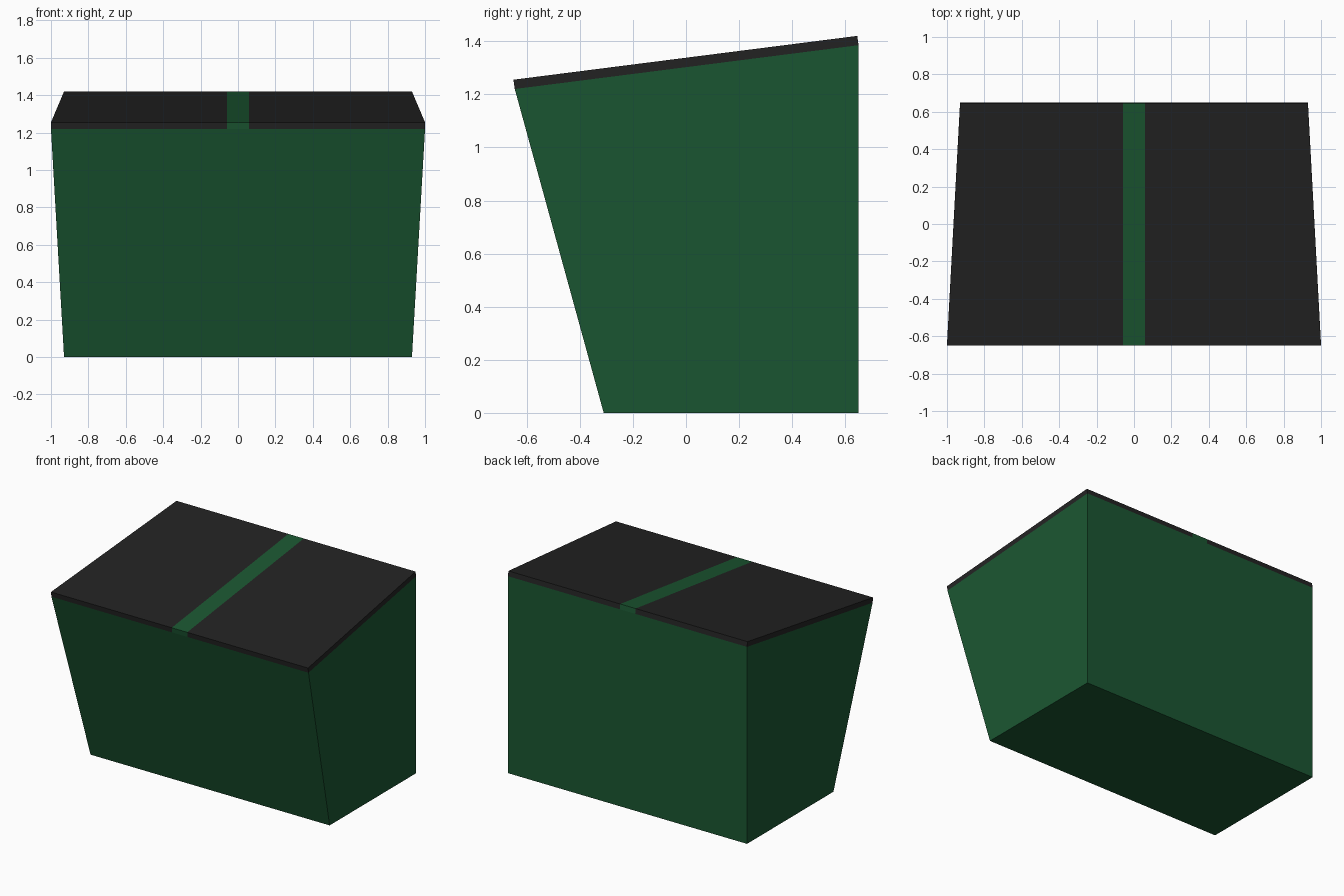
import bpy
import bmesh

if "Cube" in bpy.data.objects:
    bpy.data.objects.remove(bpy.data.objects["Cube"])


def material(name, color):
    m = bpy.data.materials.new(name)
    m.diffuse_color = (*color, 1)
    m.use_nodes = True
    m.node_tree.nodes["Principled BSDF"].inputs["Base Color"].default_value = m.diffuse_color
    return m


green = material("green", (0.0105, 0.093, 0.031))
black = material("black", (0.0165, 0.0165, 0.0165))

# Side profile as (y, z): base, then underside and top of the sloped lid
BASE_FRONT, BASE_BACK = (-0.31, 0.0), (0.65, 0.0)
RIM_FRONT, RIM_BACK = (-0.645, 1.22), (0.65, 1.385)
LID_FRONT, LID_BACK = (-0.65, 1.255), (0.645, 1.42)
FRONT_X, BACK_X = 1.0, 0.93   # half widths
GAP_X = 0.06                  # half width of the centre strip


def block(name, profile, left, right, mat):
    """Solid spanning a 4-point (y, z) profile between two lists of x values."""
    bm = bmesh.new()
    a = [bm.verts.new((x, y, z)) for x, (y, z) in zip(left, profile)]
    b = [bm.verts.new((x, y, z)) for x, (y, z) in zip(right, profile)]
    bm.faces.new(a)
    bm.faces.new(b[::-1])
    for i in range(4):
        j = (i + 1) % 4
        bm.faces.new((a[i], b[i], b[j], a[j]))
    bmesh.ops.recalc_face_normals(bm, faces=bm.faces)
    mesh = bpy.data.meshes.new(name)
    bm.to_mesh(mesh)
    bm.free()
    mesh.materials.append(mat)
    obj = bpy.data.objects.new(name, mesh)
    bpy.context.collection.objects.link(obj)
    return obj


# Bin body, leaning forward and flaring at the front rim
widths = [BACK_X, BACK_X, BACK_X, FRONT_X]
block("bin_body", [BASE_FRONT, BASE_BACK, RIM_BACK, RIM_FRONT],
      [-w for w in widths], widths, green)

# Two lid panels, mirrored across the centre strip
lid_profile = [RIM_FRONT, RIM_BACK, LID_BACK, LID_FRONT]
lid = block("lid_panels", lid_profile, [GAP_X] * 4,
            [FRONT_X, BACK_X, BACK_X, FRONT_X], black)
lid.modifiers.new("mirror", 'MIRROR').use_axis = (True, False, False)

# Centre strip, flush with the lids
block("center_strip", lid_profile, [-GAP_X] * 4, [GAP_X] * 4, green)
